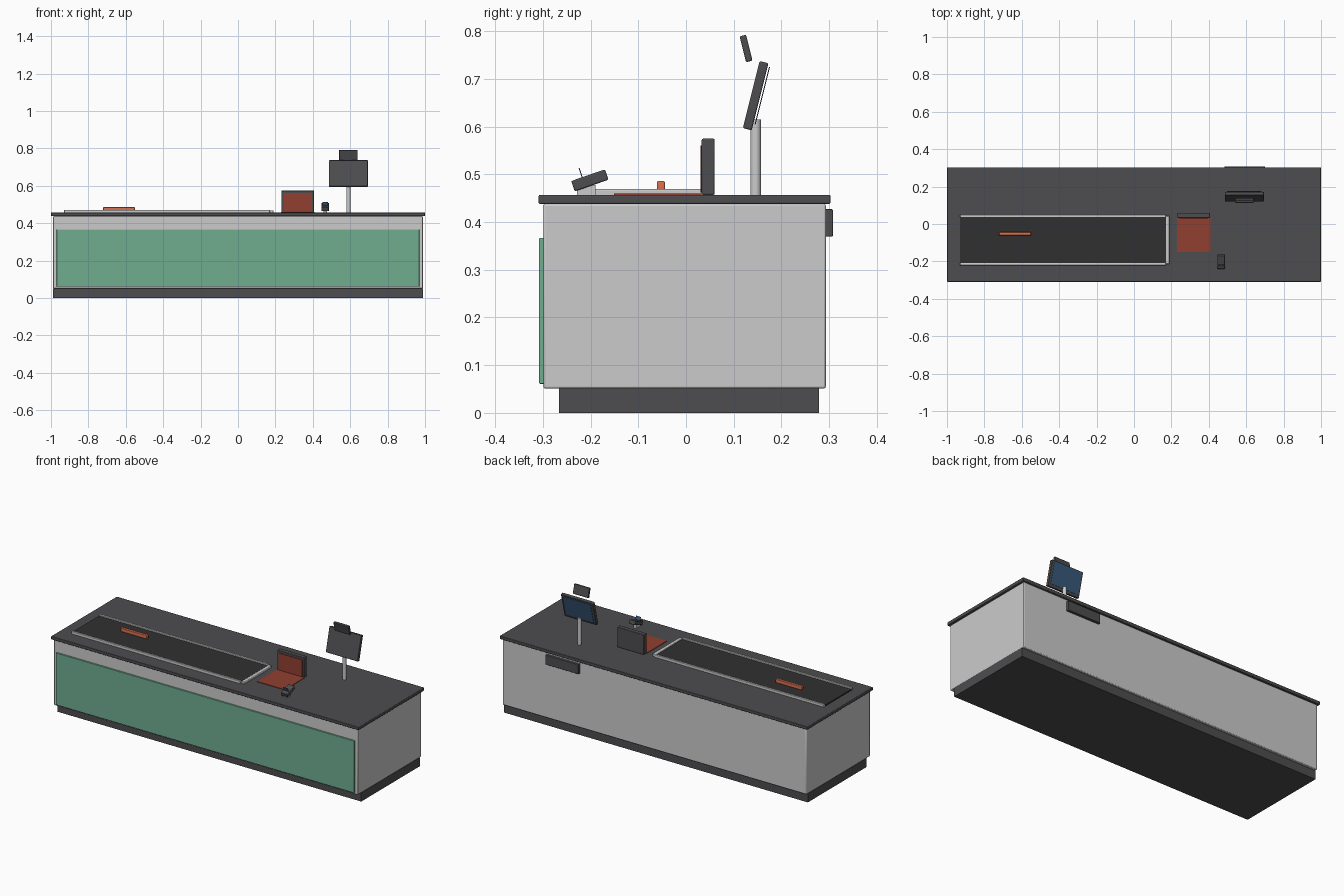
import bpy, math
from mathutils import Matrix

if "Cube" in bpy.data.objects:
    bpy.data.objects.remove(bpy.data.objects["Cube"])


def material(name, rgb):
    m = bpy.data.materials.new(name)
    m.diffuse_color = (*rgb, 1)
    m.use_nodes = True
    m.node_tree.nodes["Principled BSDF"].inputs["Base Color"].default_value = m.diffuse_color
    return m


LIGHT = material("light_grey", (0.68, 0.68, 0.68))
DARK = material("dark_grey", (0.075, 0.075, 0.08))
BLACK = material("belt_black", (0.03, 0.03, 0.03))
GREEN = material("green", (0.16, 0.42, 0.28))
RED = material("scan_red", (0.28, 0.05, 0.03))
ORANGE = material("orange", (0.7, 0.16, 0.08))
BLUE = material("screen_blue", (0.04, 0.1, 0.2))


def box(name, x, y, z, mat, bevel=0.0, tilt=0.0):
    """Box from (min, max) ranges, tilted about x through its centre."""
    bpy.ops.mesh.primitive_cube_add(size=1)
    ob = bpy.context.object
    ob.name = name
    size = [b - a for a, b in (x, y, z)]
    ob.data.transform(Matrix.Diagonal((*size, 1)))
    ob.location = [(a + b) / 2 for a, b in (x, y, z)]
    ob.rotation_euler.x = math.radians(tilt)
    ob.data.materials.append(mat)
    if bevel:
        mod = ob.modifiers.new("bevel", 'BEVEL')
        mod.width = bevel
        mod.segments = 2
        bpy.ops.object.shade_smooth_by_angle(angle=math.radians(30))
    return ob


def slab(name, cx, cy, cz, w, d, h, mat, bevel=0.0, tilt=0.0):
    return box(name, (cx - w / 2, cx + w / 2), (cy - d / 2, cy + d / 2),
               (cz - h / 2, cz + h / 2), mat, bevel, tilt)


# Counter
box("plinth", (-0.988, 0.988), (-0.266, 0.279), (0, 0.052), DARK)
box("counter_body", (-0.988, 0.988), (-0.299, 0.293), (0.051, 0.438), LIGHT, 0.004)
box("front_panel", (-0.97, 0.97), (-0.308, -0.297), (0.061, 0.367), GREEN, 0.002)
box("countertop", (-1, 1), (-0.309, 0.303), (0.438, 0.457), DARK, 0.003)
box("cash_drawer", (0.485, 0.70), (0.285, 0.308), (0.37, 0.427), DARK, 0.002)

# Conveyor
box("conveyor_belt", (-0.93, 0.175), (-0.212, 0.04), (0.45, 0.464), BLACK)
for side, y in (("front", -0.215), ("back", 0.043)):
    slab("belt_rail_" + side, -0.38, y, 0.463, 1.10, 0.013, 0.018, LIGHT, 0.002)
box("belt_end_bar", (0.17, 0.19), (-0.213, 0.042), (0.452, 0.469), LIGHT, 0.003)
box("goods_divider", (-0.722, -0.551), (-0.061, -0.044), (0.464, 0.486), ORANGE, 0.003)

# Scanner
box("scanner_plate", (0.23, 0.41), (-0.151, 0.033), (0.452, 0.460), RED)
box("scanner_tower", (0.232, 0.406), (0.033, 0.06), (0.457, 0.575), DARK, 0.003)
box("scanner_window", (0.242, 0.396), (0.030, 0.036), (0.462, 0.561), RED)

# Card terminal
box("terminal_stand", (0.456, 0.476), (-0.228, -0.19), (0.455, 0.478), LIGHT)
slab("card_terminal", 0.466, -0.2015, 0.4875, 0.04, 0.075, 0.023, DARK, 0.003, 19)
slab("terminal_screen", 0.466, -0.220, 0.501, 0.03, 0.002, 0.026, BLUE, 0, 19)

# Monitor on its pole
bpy.ops.mesh.primitive_cylinder_add(vertices=24, radius=0.011, depth=0.16,
                                    location=(0.59, 0.146, 0.535))
pole = bpy.context.object
pole.name = "monitor_pole"
pole.data.materials.append(LIGHT)
bpy.ops.object.shade_smooth_by_angle(angle=math.radians(30))
slab("monitor", 0.59, 0.146, 0.665, 0.208, 0.019, 0.145, DARK, 0.003, -14)
slab("monitor_screen", 0.59, 0.160, 0.665, 0.184, 0.002, 0.124, BLUE, 0, -14)

# Small customer display above the monitor
slab("customer_display", 0.59, 0.126, 0.764, 0.1, 0.014, 0.056, DARK, 0.003, 14)
slab("customer_screen", 0.59, 0.1195, 0.766, 0.086, 0.002, 0.044, BLUE, 0, 14)
